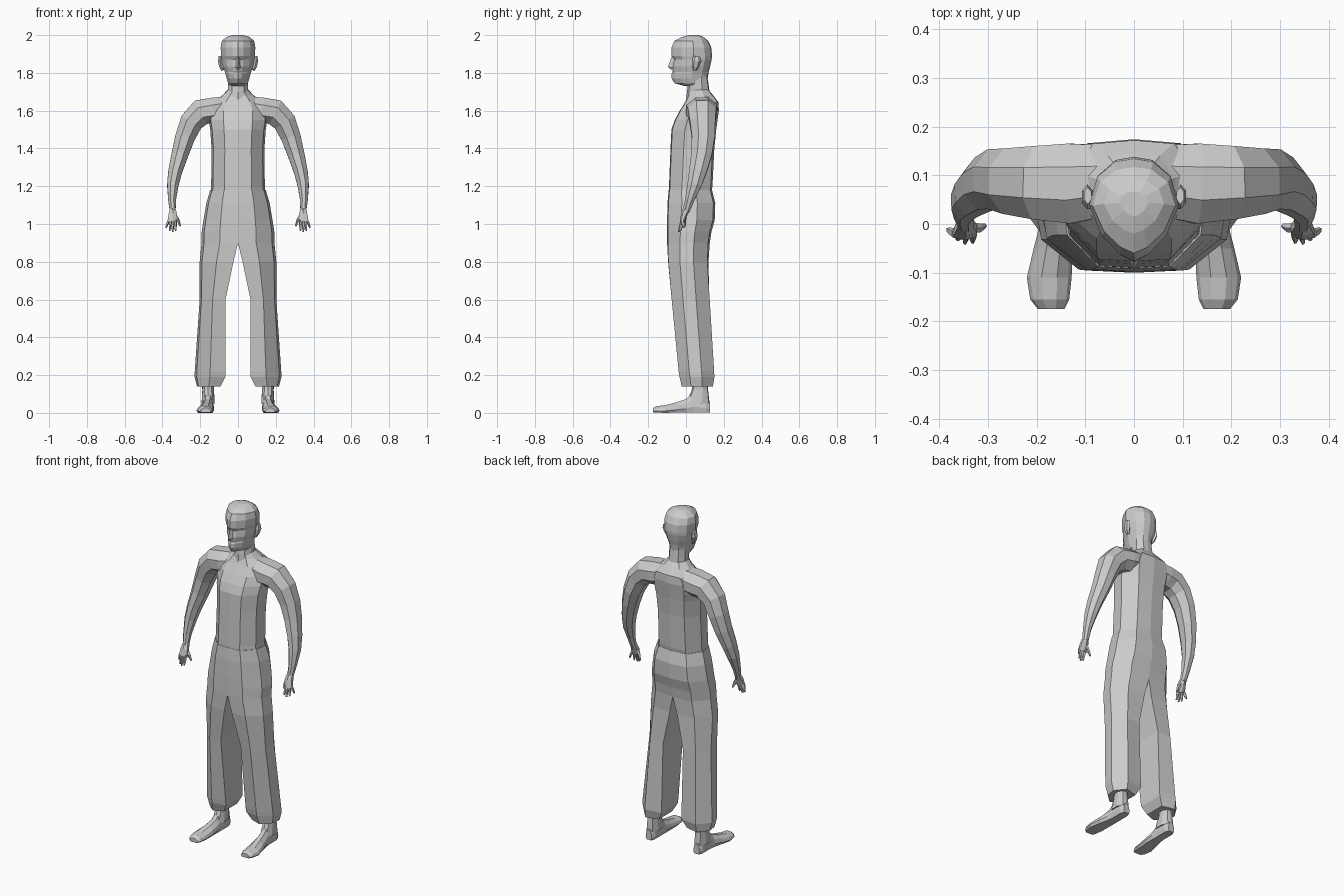
import bpy, bmesh, math
from mathutils import Vector


def make(name, rings, mirror=False):
    """Skin a list of closed rings, cap the ends, optionally mirror in x."""
    bm = bmesh.new()
    vs = [[bm.verts.new(p) for p in r] for r in rings]
    n = len(vs[0])
    for a, b in zip(vs, vs[1:]):
        for i in range(n):
            j = (i + 1) % n
            bm.faces.new((a[i], a[j], b[j], b[i]))
    bm.faces.new(vs[0])
    bm.faces.new(vs[-1])
    bmesh.ops.recalc_face_normals(bm, faces=bm.faces)
    me = bpy.data.meshes.new(name)
    bm.to_mesh(me)
    bm.free()
    ob = bpy.data.objects.new(name, me)
    bpy.context.collection.objects.link(ob)
    if mirror:
        m = ob.modifiers.new("mirror", 'MIRROR')
        m.use_mirror_merge = False
    return ob


def stack(name, half, levels, mirror=False):
    """Loft a half outline; levels are (z, centre x, half width, y front, y back)."""
    prof = half + [(-x, y) for x, y in reversed(half[1:-1])]
    rings = [[(cx + x * w, (f + b) / 2 + y * (b - f) / 2, z) for x, y in prof]
             for z, cx, w, f, b in levels]
    return make(name, rings, mirror)


def limb(name, path, sides=8):
    """Mirrored tube; path points are (x, y, z, radius across, radius in y)."""
    pts = [Vector(p[:3]) for p in path]
    rings = []
    for i, p in enumerate(path):
        t = (pts[min(i + 1, len(pts) - 1)] - pts[max(i - 1, 0)]).normalized()
        u = t.cross(Vector((0, 1, 0))).normalized()
        v = u.cross(t)
        angs = [2 * math.pi * (k + .5) / sides for k in range(sides)]
        rings.append([pts[i] + u * math.cos(a) * p[3] * 1.07 + v * math.sin(a) * p[4] * 1.07
                      for a in angs])
    return make(name, rings, True)


BODY = [(0, -1), (.5, -.96), (.93, -.4), (1, .25), (.62, .92), (0, 1)]
FACE = [(0, -1), (.32, -.86), (.72, -.5), (1, .1), (.82, .65), (.42, .94), (0, 1)]
ROUND = [(0, -1), (.6, -.82), (.97, -.3), (1, .35), (.55, .93), (0, 1)]

# Bare torso
stack("torso", BODY, [
    (1.08, 0, .15, -.093, .12), (1.2, 0, .142, -.09, .14), (1.4, 0, .14, -.082, .15),
    (1.5, 0, .147, -.077, .16), (1.55, 0, .155, -.06, .167), (1.6, 0, .155, -.033, .174),
    (1.645, 0, .13, -.005, .172), (1.68, 0, .085, .012, .145), (1.715, 0, .05, .02, .115)])
stack("neck", ROUND, [(1.64, 0, .07, .0, .15), (1.70, 0, .054, .005, .125),
                      (1.78, 0, .052, .015, .113)])

# Trousers: seat, then one leg mirrored with a flat inner side
SEAT_HEM = (.9, 0, .193, -.1, .126)
stack("trouser_seat", BODY, [
    SEAT_HEM, (.96, 0, .192, -.1, .135), (1.02, 0, .183, -.1, .152),
    (1.11, 0, .168, -.098, .155), (1.18, 0, .147, -.092, .138)])
leg = []
for z, xi, xo, f, b, k in [(.9, 0, .193, -.1, .126, 1), (.8, .024, .203, -.098, .122, .97),
                           (.6, .066, .203, -.08, .134, .9), (.22, .066, .229, -.043, .157, .8),
                           (.19, .067, .23, -.038, .158, .8), (.14, .093, .217, -.026, .15, .7)]:
    leg.append([(xi + x * (xo - xi), (f + b) / 2 + y * (k if x == 0 else 1) * (b - f) / 2, z)
                for x, y in BODY])
make("trouser_leg", leg, True)

# Feet
stack("ankle", ROUND, [(.2, .158, .034, .038, .117), (.12, .158, .031, .03, .117),
                       (.05, .158, .035, .0, .125)], True)
foot = []
for y, cx, w, h in [(-.175, .17, .027, .025), (-.155, .173, .04, .036), (-.11, .174, .046, .043),
                    (-.05, .166, .04, .056), (.0, .16, .033, .073), (.04, .158, .03, .11),
                    (.105, .158, .03, .08), (.127, .158, .02, .06)]:
    foot.append([(cx + sx * w, y, z) for sx, z in
                 [(-.8, 0.002), (.8, 0.002), (1, h * .3), (.85, h * .65), (.35, h),
                  (-.35, h), (-.85, h * .65), (-1, h * .3)]])
foot[2] = [(x, y, max(0, z - .002)) for x, y, z in foot[2]]
make("foot", foot, True)

# Arms
limb("arm", [
    (.04, .09, 1.62, .058, .072), (.13, .083, 1.602, .068, .083), (.195, .085, 1.592, .07, .076),
    (.247, .088, 1.54, .062, .068), (.28, .092, 1.46, .053, .062), (.307, .083, 1.37, .045, .055),
    (.332, .063, 1.28, .037, .047), (.345, .045, 1.21, .031, .038), (.349, .02, 1.13, .021, .025),
    (.346, .002, 1.07, .016, .019)])

# Hands
limb("palm", [(.346, .006, 1.085, .015, .018), (.345, -.01, 1.05, .024, .016),
              (.348, -.022, 1.01, .027, .011)], 6)
for i, tip in enumerate([(.331, -.036, .965), (.347, -.038, .958),
                         (.363, -.03, .964), (.382, -.012, .98)]):
    base = (.331 + i * .012, -.02, 1.02)
    mid = [(a + b) / 2 for a, b in zip(base, tip)]
    limb("finger", [(*base, .008, .009), (*mid, .007, .008), (*tip, .004, .005)], 5)
limb("thumb", [(.338, -.008, 1.05, .011, .011), (.318, -.008, 1.02, .009, .009),
               (.306, -.004, .988, .004, .005)], 5)

# Head
stack("head", FACE, [
    (1.73, 0, .042, -.005, .11), (1.745, 0, .052, -.06, .112), (1.77, 0, .06, -.076, .115),
    (1.797, 0, .067, -.076, .119), (1.805, 0, .069, -.07, .12), (1.835, 0, .08, -.075, .128),
    (1.872, 0, .087, -.066, .136), (1.89, 0, .089, -.078, .138), (1.935, 0, .092, -.077, .134),
    (1.97, 0, .085, -.06, .117), (1.99, 0, .062, -.02, .092), (2.0, 0, .03, .015, .067)])
make("nose", [[(-.008, -.06, 1.885), (.008, -.06, 1.885), (0, -.076, 1.885)],
              [(-.02, -.055, 1.825), (.02, -.055, 1.825), (0, -.096, 1.832)],
              [(-.014, -.055, 1.815), (.014, -.055, 1.815), (0, -.082, 1.818)]])
limb("ear", [(.081, .045, 1.815, .008, .01), (.09, .05, 1.835, .011, .018),
             (.096, .056, 1.865, .012, .024), (.095, .058, 1.887, .008, .016)], 6)
